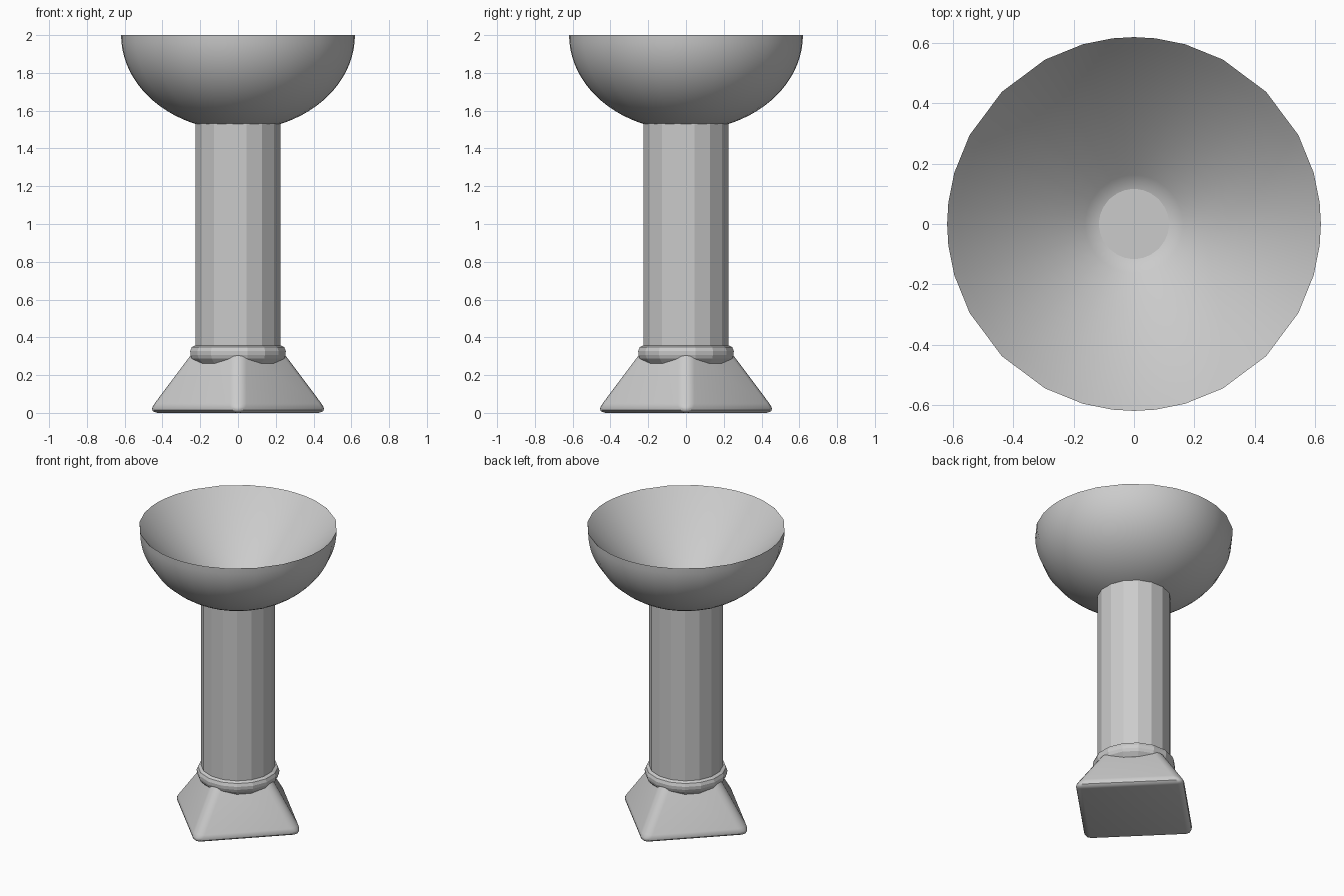
import bpy, bmesh
from math import sin, cos, pi, radians

if "Cube" in bpy.data.objects:
    bpy.data.objects.remove(bpy.data.objects["Cube"])


def finish(name, bm, angle):
    bmesh.ops.recalc_face_normals(bm, faces=bm.faces[:])
    me = bpy.data.meshes.new(name)
    bm.to_mesh(me)
    bm.free()
    ob = bpy.data.objects.new(name, me)
    bpy.context.collection.objects.link(ob)
    if angle:
        bpy.ops.object.select_all(action='DESELECT')
        ob.select_set(True)
        bpy.context.view_layer.objects.active = ob
        bpy.ops.object.shade_smooth_by_angle(angle=radians(angle))
    return ob


def lathe(name, profile, angles, smooth=0):
    """Revolve (radius, z) points around z, closing both ends with caps."""
    bm = bmesh.new()
    rings = [[bm.verts.new((r * cos(a), r * sin(a), z)) for a in angles]
             for r, z in profile]
    n = len(angles)
    for lo, hi in zip(rings, rings[1:]):
        for i in range(n):
            j = (i + 1) % n
            bm.faces.new((lo[i], lo[j], hi[j], hi[i]))
    bm.faces.new(rings[0])
    bm.faces.new(rings[-1])
    return finish(name, bm, smooth)


# Plinth: tapered square standing corner-forward, rounded sides and bottom
bm = bmesh.new()
bmesh.ops.create_cone(bm, cap_ends=True, segments=4,
                      radius1=0.507, radius2=0.277, depth=0.305)
bmesh.ops.translate(bm, verts=bm.verts[:], vec=(0, 0, 0.1525))
edges = [e for e in bm.edges if min(v.co.z for v in e.verts) < 0.01]
bmesh.ops.bevel(bm, geom=edges, offset=0.057, offset_type='OFFSET',
                segments=4, profile=0.5, affect='EDGES')
finish("plinth", bm, 35)

# Sixteen-sided column and its collar
sides16 = [(i + 0.5) * pi / 8 for i in range(16)]
lathe("column", [(0.23, 0.3), (0.23, 1.54)], sides16)
lathe("collar", [(0.17, 0.247), (0.225, 0.262), (0.25, 0.288), (0.257, 0.307),
                 (0.258, 0.328), (0.25, 0.348), (0.232, 0.357)], sides16)

# Bowl: half ellipsoid outside, funnel with a flat floor inside
quarter = [-28.4, -15.8, -6.5, 0, 6.5, 15.8, 28.4, 45]
rim_angles = [radians(q * 90 + a) for q in range(4) for a in quarter]
R, steps = 0.619, 20
outer = [(R * sin(t), 2 - 0.505 * cos(t))
         for t in (pi / 2 * (i + 0.4) / (steps + 0.4) for i in range(steps + 1))]
inner = []
for i in range(1, 13):
    u = i / 12
    bulge = 0.08 * u * (1 - u)
    inner.append((R + (0.116 - R) * u + 0.7 * bulge, 2 - 0.46 * u - 0.7 * bulge))
lathe("bowl", outer + inner, rim_angles, 40)
